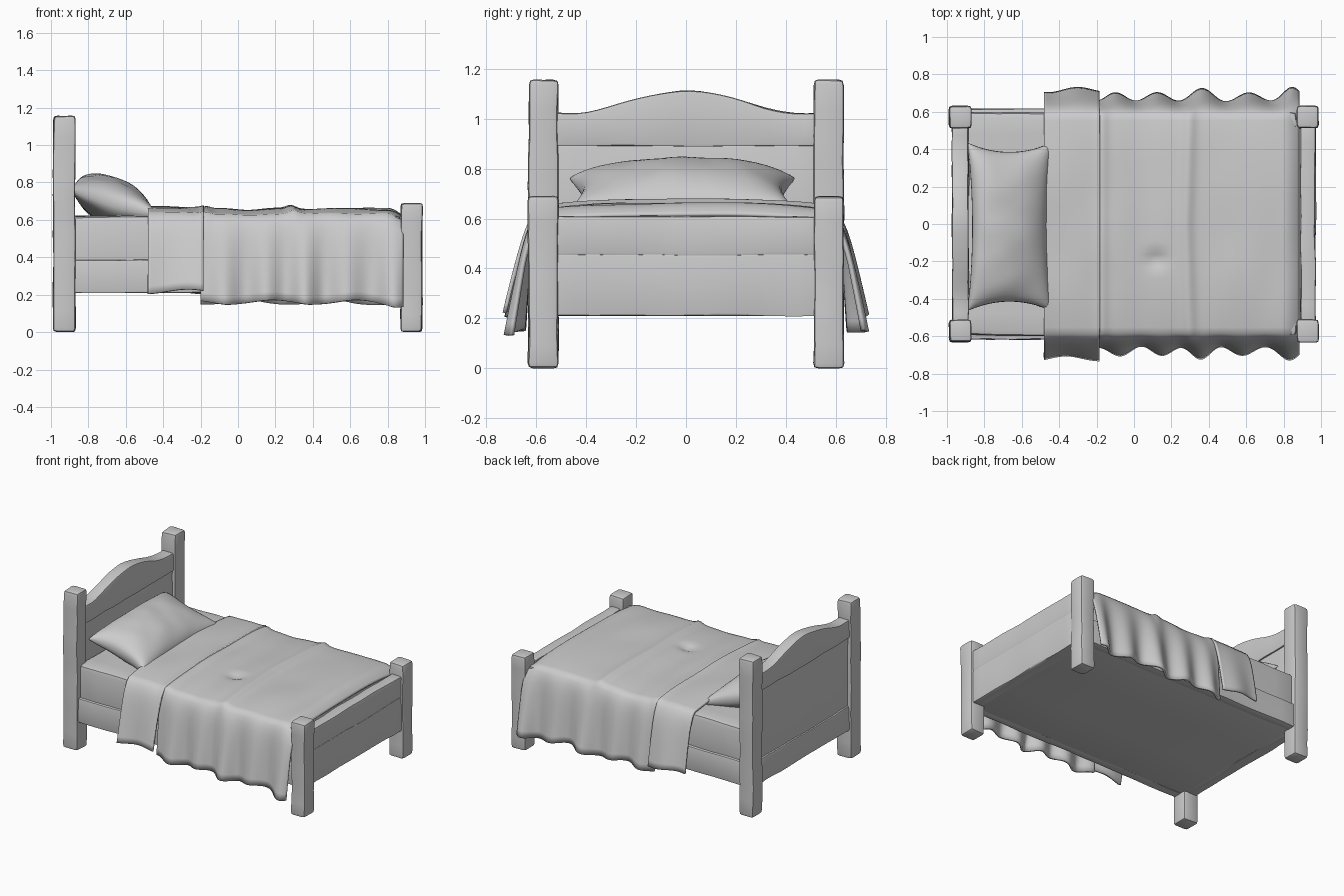
import bpy, bmesh, math, random
from mathutils import Vector, noise

random.seed(4)
if "Cube" in bpy.data.objects:
    bpy.data.objects.remove(bpy.data.objects["Cube"], do_unlink=True)

GREY = (0.6, 0.6, 0.6, 1)
clay = bpy.data.materials.new("plain_grey")
clay.use_nodes = True
clay.diffuse_color = GREY
clay.node_tree.nodes["Principled BSDF"].inputs["Base Color"].default_value = GREY


def finish(bm, name, angle=40):
    bmesh.ops.recalc_face_normals(bm, faces=bm.faces)
    me = bpy.data.meshes.new(name)
    bm.to_mesh(me)
    bm.free()
    ob = bpy.data.objects.new(name, me)
    bpy.context.collection.objects.link(ob)
    me.materials.append(clay)
    bpy.ops.object.select_all(action='DESELECT')
    ob.select_set(True)
    bpy.context.view_layer.objects.active = ob
    bpy.ops.object.shade_smooth_by_angle(angle=math.radians(angle))
    return ob


def beam(name, x, y, z, bevel=0.015, cuts=6, wobble=0.006, arch=0):
    """Bevelled, slightly hand-hewn timber between (min, max) ranges."""
    bm = bmesh.new()
    bmesh.ops.create_cube(bm, size=1)
    for v in bm.verts:
        v.co = Vector([lo + (c + 0.5) * (hi - lo) for c, (lo, hi) in zip(v.co, (x, y, z))])
    bmesh.ops.bevel(bm, geom=bm.edges[:], offset=bevel, segments=2, profile=0.6, affect='EDGES')
    size = max(r[1] - r[0] for r in (x, y, z))
    long_edges = [e for e in bm.edges if e.calc_length() > size * 0.6]
    bmesh.ops.subdivide_edges(bm, edges=long_edges, cuts=cuts, use_grid_fill=True)
    for v in bm.verts:
        if arch and v.co.z > (z[0] + z[1]) / 2:
            v.co.z += arch * (0.5 + 0.5 * math.cos(math.pi * min(1, abs(v.co.y) / 0.47)))
        n = noise.noise_vector(v.co * 6) * wobble
        if v.co.z < z[0] + 0.001:
            n.z = 0
        v.co += n
    return finish(bm, name)


# Corner posts
for side, s in (("left", 1), ("right", -1)):
    y = tuple(sorted((s * 0.512, s * 0.632)))
    beam("head_post_" + side, (-0.988, -0.87), y, (0, 1.155), 0.02, 10)
    beam("foot_post_" + side, (0.87, 0.985), y, (0, 0.69), 0.02, 8)

# Headboard planks, the top one arched
span = (-0.53, 0.53)
beam("headboard_lower_plank", (-0.972, -0.885), span, (0.21, 0.39), cuts=12)
beam("headboard_panel", (-0.96, -0.895), span, (0.38, 0.895), 0.01, 12)
beam("headboard_arch", (-0.972, -0.885), span, (0.89, 1.022), 0.012, 24, arch=0.09)

# Footboard planks
beam("footboard_lower_plank", (0.89, 0.97), span, (0.21, 0.455), 0.008, 12)
beam("footboard_upper_plank", (0.89, 0.97), span, (0.45, 0.61), 0.014, 12)

# Side rails, base and mattress
for side, s in (("left", 1), ("right", -1)):
    y = tuple(sorted((s * 0.55, s * 0.617)))
    beam("side_rail_" + side, (-0.9, 0.9), y, (0.21, 0.388), 0.012, 14)
beam("bed_base", (-0.92, 0.92), (-0.58, 0.58), (0.212, 0.3), 0.004, 2, 0)
beam("mattress", (-0.89, 0.87), (-0.597, 0.597), (0.3, 0.622), 0.03, 12, 0.008)


def bump(x, centre, width):
    return math.exp(-((x - centre) / width) ** 2)


def ruffle(x, s):
    """Hem distance from the bed centre for the pleated cover."""
    wave = 0.5 + 0.5 * math.cos(math.tau * (x - 0.37) / 0.23 + 0.5 * math.sin(5 * x + s))
    return 0.66 + wave * (0.045 + 0.02 * bump(x, 0.37, 0.15) + 0.025 * bump(x, 0.84, 0.1))


def soft_hem(x, s):
    return 0.712 + 0.012 * math.sin(19 * x + s)


def drape(name, x0, x1, nx, reach, hem, lift):
    """Cloth lying over the mattress and hanging down both long sides."""
    bm = bmesh.new()
    nt = 60
    rows = []
    for i in range(nx + 1):
        x = x0 + (x1 - x0) * i / nx
        row = []
        for j in range(nt + 1):
            t = 2 * j / nt - 1
            s = math.copysign(1, t)
            a = abs(t) / 0.6
            if a <= 1:
                y = 0.585 * a
                z = 0.662 - 0.03 * a ** 3
                f = 0
            else:
                f = (abs(t) - 0.6) / 0.4
                y = 0.585 + 0.035 * (1 - (1 - f) ** 7) + (reach(x, s) - 0.62) * f
                bottom = hem + 0.012 * math.sin(14 * x + s) - 0.015 * bump(x, 0.86, 0.1)
                z = 0.632 - (0.632 - bottom) * f ** 1.15
            # Creases, a dent and the roll-off at the foot end
            top = max(0, 1 - 2 * f)
            z += top * (0.018 * bump(x, 0.28 + 0.03 * y, 0.035) - 0.008 * bump(x, 0.05, 0.1)
                        + 0.012 * bump(x, -0.17, 0.03))
            z -= top * 0.025 * bump(x, 0.12, 0.06) * bump(y * s, -0.19, 0.04)
            z -= top * 0.05 * max(0, (x - 0.79) / 0.1) ** 2
            wob = noise.noise(Vector((x * 5, y * s * 3, z * 2))) * 0.008
            row.append(bm.verts.new((x, s * (y + lift * f + wob * f), z + lift + wob * top)))
        rows.append(row)
    for a, b in zip(rows, rows[1:]):
        for j in range(nt):
            bm.faces.new((a[j], b[j], b[j + 1], a[j + 1]))
    ob = finish(bm, name, 60)
    mod = ob.modifiers.new("thickness", 'SOLIDIFY')
    mod.thickness = 0.016
    mod.offset = -1
    return ob


# Bed cover and its turned-down head end
drape("bed_cover", -0.2, 0.885, 90, ruffle, 0.16, 0)
drape("turned_down_cover", -0.48, -0.185, 24, soft_hem, 0.21, 0.008)

# Pillow leaning on the headboard
bm = bmesh.new()
n = 28
layers = []
for sign in (1, -1):
    grid = []
    for i in range(n + 1):
        u = -math.cos(math.pi * i / n)
        line = []
        for j in range(n + 1):
            v = -math.cos(math.pi * j / n)
            puff = max(0, (1 - u * u) * (1 - v * v)) ** 0.4
            x = -0.665 + u * (0.225 - 0.025 * (1 - v * v))
            y = -0.015 + v * (0.45 - 0.05 * (1 - u * u))
            z = 0.695 - 0.065 * u + sign * 0.135 * puff
            z += 0.012 * noise.noise(Vector((x * 7, y * 7, sign))) * puff
            line.append(bm.verts.new((x, y, max(z, 0.61))))
        grid.append(line)
    for a, b in zip(grid, grid[1:]):
        for j in range(n):
            bm.faces.new((a[j], b[j], b[j + 1], a[j + 1]))
bmesh.ops.remove_doubles(bm, verts=bm.verts[:], dist=0.0005)
finish(bm, "pillow", 60)
